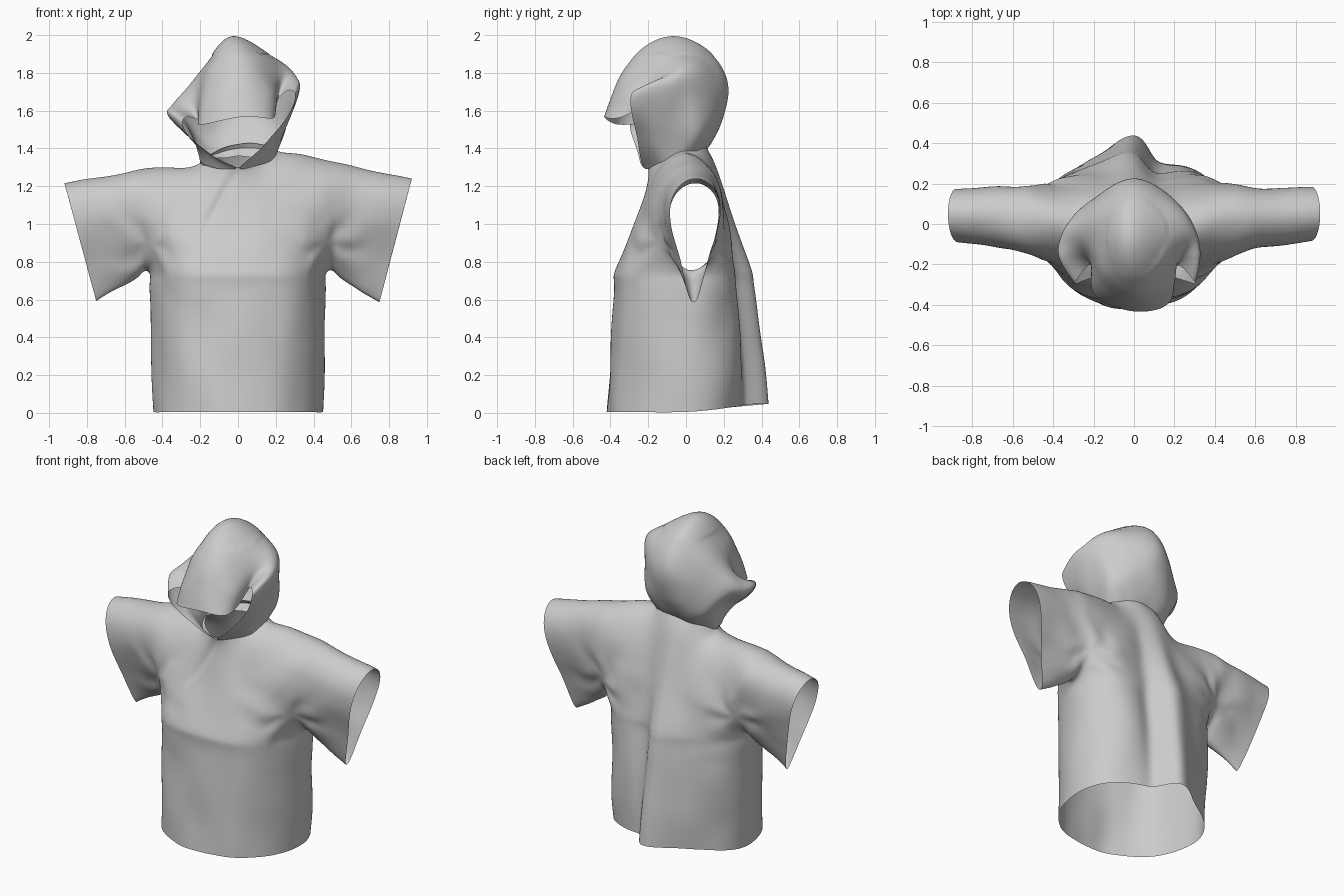
import bpy, math
from mathutils import Vector, noise

if "Cube" in bpy.data.objects:
    bpy.data.objects.remove(bpy.data.objects["Cube"])


def cloth(name, verts, faces, folds):
    """Smooth surface passing through the control points, plus soft wrinkles."""
    mesh = bpy.data.meshes.new(name + "_cage")
    mesh.from_pydata(verts, [], faces)
    cage = bpy.data.objects.new(name + "_cage", mesh)
    bpy.context.collection.objects.link(cage)
    mod = cage.modifiers.new("smooth", 'SUBSURF')
    mod.levels = mod.render_levels = 4
    targets = [Vector(v) for v in verts]
    for _ in range(4):
        bpy.context.view_layer.update()
        ev = cage.evaluated_get(bpy.context.evaluated_depsgraph_get())
        now = [ev.data.vertices[k].co.copy() for k in range(len(targets))]
        for v, t, e in zip(mesh.vertices, targets, now):
            v.co += (t - e) * 0.9
        mesh.update()
        mesh.update_tag()
    bpy.context.view_layer.update()
    ev = cage.evaluated_get(bpy.context.evaluated_depsgraph_get())
    final = bpy.data.meshes.new_from_object(ev)
    moves = [v.normal * folds(v.co) for v in final.vertices]
    for v, m in zip(final.vertices, moves):
        v.co += m
        v.co.z = max(v.co.z, 0)
    for p in final.polygons:
        p.use_smooth = True
    obj = bpy.data.objects.new(name, final)
    bpy.context.collection.objects.link(obj)
    bpy.data.objects.remove(cage)
    return obj


# Body and sleeves: sections from the centre out to the cuff
# top x, top z front, top z back, bottom x, bottom z, front depths, back depths
SECTIONS = [
    (0.00, 1.30, 1.42, 0.00, 0.75, (-.375, -.30, -.21, -.20), (.34, .275, .17, .09)),
    (0.10, 1.32, 1.41, 0.10, 0.75, (-.37, -.295, -.20, -.16), (.325, .265, .165, .08)),
    (0.20, 1.355, 1.355, 0.20, 0.75, (-.35, -.28, -.17, -.02), (.29, .25, .155, -.02)),
    (0.36, 1.332, 1.332, 0.36, 0.75, (-.26, -.24, -.15, .01), (.22, .22, .16, .01)),
    (0.50, 1.31, 1.31, 0.475, 0.745, (.02, -.13, -.14, .03), (.02, .17, .18, .03)),
    (0.57, 1.297, 1.297, 0.53, 0.715, (.03, -.10, -.13, .03), (.03, .15, .18, .03)),
    (0.71, 1.27, 1.27, 0.62, 0.665, (.035, -.06, -.11, .04), (.035, .13, .18, .04)),
    (0.92, 1.23, 1.23, 0.75, 0.59, (.04, -.03, -.09, .05), (.04, .11, .18, .05)),
]
ARM = 4
HEM_X = (0.02, 0.10, 0.20, 0.36, 0.45)
HEM_FRONT = (-.42, -.41, -.375, -.265, 0.0)
HEM_BACK = (.43, .39, .32, .21, 0.0)
SKEW = (0, .5, 1.15, .95, .7, .6, .5, .3)
FRAC = (0, .3, .78, 1)
DROP = (0, .12, .5, 1)


def body_point(side, i, row):
    k, sgn = abs(i), (i > 0) - (i < 0)
    xt, ztf, ztb, xb, zb, front, back = SECTIONS[k]
    zt = (ztb if side else ztf) + 0.03 * sgn * SKEW[k]
    depth = back if side else front
    if row >= 0:
        f = FRAC[row]
        x, y, z = xb + (xt - xb) * f, depth[row], zb + (zt - zb) * f
    else:
        f = DROP[-row]
        hem = (HEM_BACK if side else HEM_FRONT)[k]
        x = xb + (HEM_X[k] - xb) * f
        y = depth[0] + (hem - depth[0]) * f
        z = zb * (1 - f) + f * (0.005 + (0.1 * max(y, 0)))
        if row == -2 and side and k < 4:
            y += 0.012
    # the back pleat steps down on its right side
    if side and i in (1, 2):
        y -= (.075, .03)[i - 1] * (.9, .6, .3, 0, 1, 1, 1)[row]
    return (x * (sgn or 1), y, z)


index, verts, faces = {}, [], []


def body_vertex(side, i, row):
    k = abs(i)
    if (row == 3 and k >= 2) or (row == 0 and k >= ARM) or (row < 0 and k == ARM):
        side = 0
    key = (side, i, row)
    if key not in index:
        index[key] = len(verts)
        verts.append(body_point(*key))
    return index[key]


for side in (0, 1):
    for i in range(-7, 7):
        for row in range(-3, 3):
            if row < 0 and max(abs(i), abs(i + 1)) > ARM:
                continue
            quad = [body_vertex(side, a, r) for a, r in
                    ((i, row), (i + 1, row), (i + 1, row + 1), (i, row + 1))]
            faces.append(quad[::-1] if side else quad)


def body_folds(co):
    d = 0.012 * noise.noise(Vector((co.x * 5, co.y * 4, co.z * 3)))
    # folds fanning out from each armpit
    dx, dz = abs(co.x) - 0.47, co.z - 0.90
    r = math.hypot(dx, dz)
    wave = math.sin(5 * math.atan2(dz, dx) + 3 * noise.noise(co * 5))
    d += 0.014 * wave * min(r / .12, 1) ** 2 * math.exp(-r / .15)
    # drag line running down from the neck
    t = (co.x + 0.02) - (co.z - 1.28) * 0.5
    if co.y < 0 and 0.95 < co.z < 1.3:
        d -= 0.015 * math.exp(-(t / .03) ** 2) * math.sin(math.pi * (co.z - .95) / .35)
    return d


cloth("shirt_body", verts, faces, body_folds)

# Hood: arcs from neckline to crown, stepping from the nape to the face edge
ARCS = [
    [(.20, -.02, 1.35), (.16, .03, 1.34), (.12, .055, 1.35), (.08, .07, 1.35), (.04, .075, 1.355), (0, .075, 1.36)],
    [(.20, -.04, 1.35), (.23, .05, 1.47), (.20, .11, 1.52), (.15, .15, 1.54), (.08, .18, 1.55), (0, .19, 1.55)],
    [(.19, -.08, 1.34), (.26, -.02, 1.55), (.28, .02, 1.69), (.23, .08, 1.77), (.12, .155, 1.81), (-.01, .20, 1.82)],
    [(.16, -.13, 1.32), (.26, -.12, 1.53), (.32, -.07, 1.72), (.28, -.05, 1.82), (.15, -.05, 1.91), (-.03, -.06, 2.0)],
    [(.09, -.18, 1.30), (.24, -.20, 1.52), (.33, -.17, 1.74), (.24, -.15, 1.76), (.18, -.25, 1.77), (0, -.31, 1.85)],
    [(.01, -.23, 1.30), (.19, -.26, 1.47), (.30, -.29, 1.69), (.21, -.20, 1.66), (.19, -.36, 1.56), (.04, -.43, 1.57)],
]
DROOP = (.04, .07, .14, .11, .035, 0)
hood_verts, hood_faces = [], []
for a, arc in enumerate(ARCS):
    w = min(a, 3) / 3
    left = []
    for k, (x, y, z) in enumerate(arc[:-1]):
        drop = DROOP[k] * w if k else 0.03 * (1 - a / 5)
        if k == 2:
            x *= .97 if a == 5 else 1 + .14 * w
        left.append((-x, y, z - drop))
    right = [(x, y, z + (.02 * (1 - a / 5) if k == 0 else 0))
             for k, (x, y, z) in enumerate(arc)]
    hood_verts += left + right[::-1]
for a in range(len(ARCS) - 1):
    for k in range(10):
        n = a * 11 + k
        hood_faces.append((n, n + 11, n + 12, n + 1))

cloth("hood", hood_verts, hood_faces,
      lambda co: 0.010 * noise.noise(co * 6) if co.z < 1.9 else 0.0)
